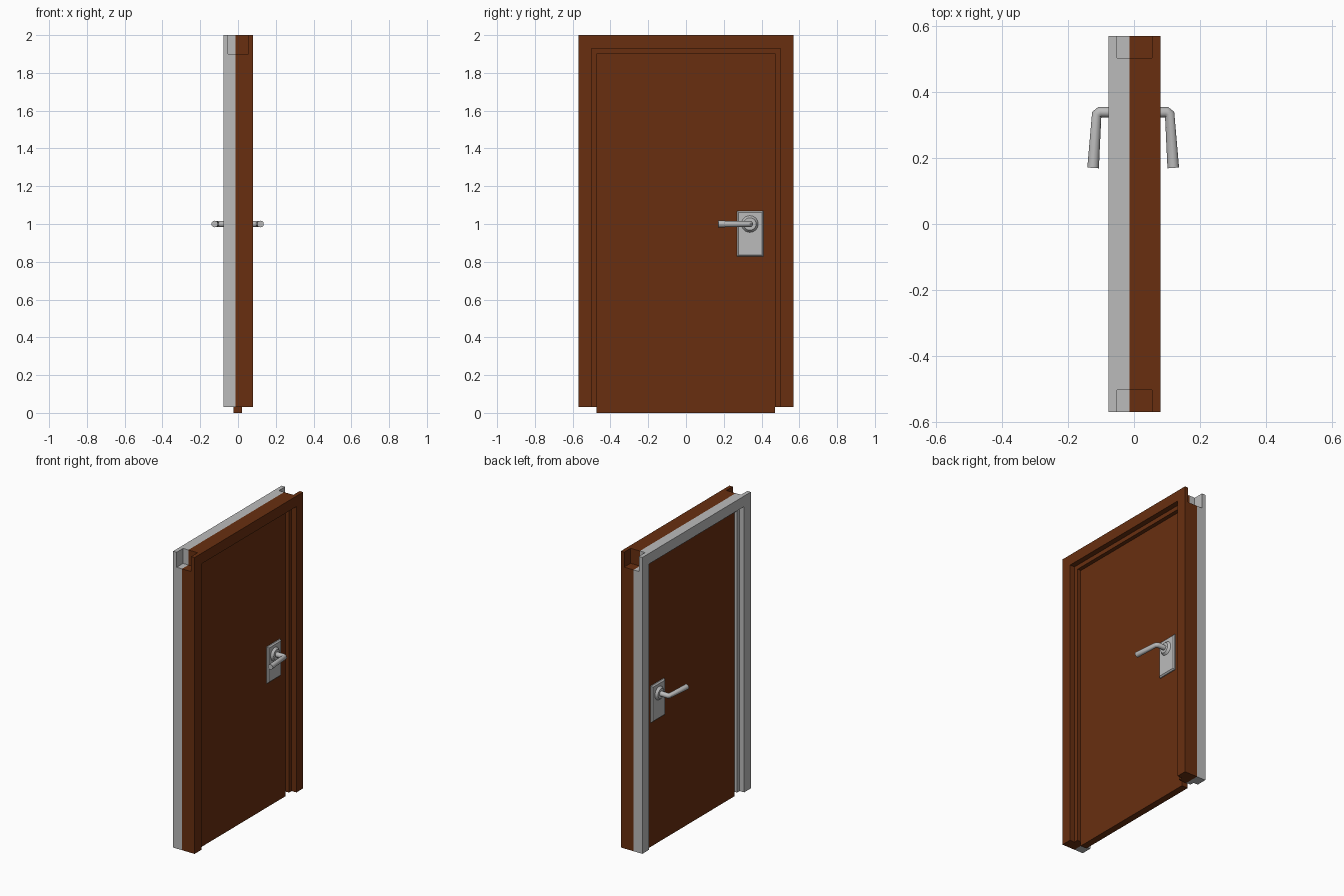
import bpy, bmesh, math
from mathutils import Vector, Matrix

if "Cube" in bpy.data.objects:
    bpy.data.objects.remove(bpy.data.objects["Cube"])


def material(name, rgb):
    m = bpy.data.materials.new(name)
    m.diffuse_color = (*rgb, 1)
    m.use_nodes = True
    m.node_tree.nodes["Principled BSDF"].inputs["Base Color"].default_value = m.diffuse_color
    return m


BROWN = material("brown wood", (0.14, 0.028, 0.005))
GREY = material("grey metal", (0.5, 0.5, 0.5))
SPLIT = -0.013      # x where the frame changes colour
MID = -0.0025       # x of the mirror plane of the door


def add_object(name, bm, *mats):
    bmesh.ops.recalc_face_normals(bm, faces=bm.faces)
    me = bpy.data.meshes.new(name)
    bm.to_mesh(me)
    bm.free()
    for m in mats:
        me.materials.append(m)
    ob = bpy.data.objects.new(name, me)
    bpy.context.collection.objects.link(ob)
    return ob


def box_bm(lo, hi):
    bm = bmesh.new()
    bmesh.ops.create_cube(bm, size=1)
    lo, hi = Vector(lo), Vector(hi)
    for v in bm.verts:
        v.co = (lo + hi) / 2 + Vector(a * b for a, b in zip(v.co, hi - lo))
    return bm


def evaluated_mesh(ob):
    dg = bpy.context.evaluated_depsgraph_get()
    dg.update()
    return bpy.data.meshes.new_from_object(ob.evaluated_get(dg))


# frame: stepped profile (x, inset from the outside) swept round three sides
profile = [(-0.078, 0), (0.08, 0), (0.08, 0.07), (0.045, 0.07), (0.045, 0.098),
           (0.019, 0.098), (0.019, 0.103), (-0.024, 0.103), (-0.024, 0.098),
           (-0.045, 0.098), (-0.045, 0.07), (-0.078, 0.07)]
bm = bmesh.new()
rings = []
for side, top in ((-1, False), (-1, True), (1, True), (1, False)):
    rings.append([bm.verts.new((x, side * (0.57 - d), 2 - d if top else 0.03))
                  for x, d in profile])
n = len(profile)
for a, b in zip(rings, rings[1:]):
    for i in range(n):
        j = (i + 1) % n
        bm.faces.new((a[i], a[j], b[j], b[i]))
bm.faces.new(rings[0])
bm.faces.new(rings[-1])
frame = add_object("door_frame", bm)

# open notches at the two upper corners
for side in (-1, 1):
    ys = sorted((side * 0.503, side * 0.65))
    cutter = add_object("notch_cutter", box_bm((-0.052, ys[0], 1.9), (0.055, ys[1], 2.1)))
    cutter.hide_render = True
    mod = frame.modifiers.new("notch", 'BOOLEAN')
    mod.operation, mod.solver, mod.object = 'DIFFERENCE', 'EXACT', cutter
new = evaluated_mesh(frame)
frame.modifiers.clear()
frame.data = new
for ob in [o for o in bpy.data.objects if o.name.startswith("notch_cutter")]:
    bpy.data.objects.remove(ob)

# two-tone frame: grey behind the split, brown in front of it
bm = bmesh.new()
bm.from_mesh(new)
bmesh.ops.bisect_plane(bm, geom=bm.verts[:] + bm.edges[:] + bm.faces[:],
                       plane_co=(SPLIT, 0, 0), plane_no=(1, 0, 0))
new.materials.clear()
new.materials.append(BROWN)
new.materials.append(GREY)
for f in bm.faces:
    f.material_index = 1 if f.calc_center_median().x < SPLIT else 0
bm.to_mesh(new)
bm.free()

# door leaf
add_object("door_leaf", box_bm((-0.025, -0.473, 0), (0.02, 0.47, 1.897)), BROWN)


def mirrored(bm, side):
    """Move geometry built for the +x face to the other face of the door."""
    if side < 0:
        for v in bm.verts:
            v.co.x = 2 * MID - v.co.x
    return bm


def smooth(ob):
    bpy.ops.object.select_all(action='DESELECT')
    ob.select_set(True)
    bpy.context.view_layer.objects.active = ob
    bpy.ops.object.shade_smooth_by_angle(angle=math.radians(40))


# lever path, swept as a round tube
curve = bpy.data.curves.new("lever_path", 'CURVE')
curve.dimensions = '3D'
curve.bevel_depth = 0.0185
curve.bevel_resolution = 4
curve.use_fill_caps = True
spline = curve.splines.new('POLY')
path = [(0.02, 0.338, 0.9), (0.098, 0.339, 0.9), (0.108, 0.332, 0.86), (0.119, 0.17, 0.95)]
spline.points.add(len(path) - 1)
for p, (x, y, r) in zip(spline.points, path):
    p.co = (x, y, 1.0, 1)
    p.radius = r
path_ob = bpy.data.objects.new("lever_path", curve)
bpy.context.collection.objects.link(path_ob)
lever_mesh = evaluated_mesh(path_ob)
bpy.data.objects.remove(path_ob)

# handle set on both faces
for side, tag in ((1, "front"), (-1, "back")):
    # back plate with chamfered front edges
    bm = box_bm((0.02, 0.27, 0.828), (0.034, 0.41, 1.07))
    rim = [e for e in bm.edges if all(v.co.x > 0.03 for v in e.verts)]
    bmesh.ops.bevel(bm, geom=rim, offset=0.008, segments=1, affect='EDGES')
    add_object(tag + "_handle_plate", mirrored(bm, side), GREY)
    # round rose
    bm = bmesh.new()
    bmesh.ops.create_cone(bm, cap_ends=True, segments=24, radius1=0.045, radius2=0.033,
                          depth=0.016, matrix=Matrix.Translation((0.041, 0.338, 1.0))
                          @ Matrix.Rotation(math.pi / 2, 4, 'Y'))
    smooth(add_object(tag + "_handle_rose", mirrored(bm, side), GREY))
    # lever
    bm = bmesh.new()
    bm.from_mesh(lever_mesh)
    bmesh.ops.remove_doubles(bm, verts=bm.verts, dist=0.0001)
    for f in bm.faces:
        f.material_index = 0
    smooth(add_object(tag + "_handle_lever", mirrored(bm, side), GREY))
